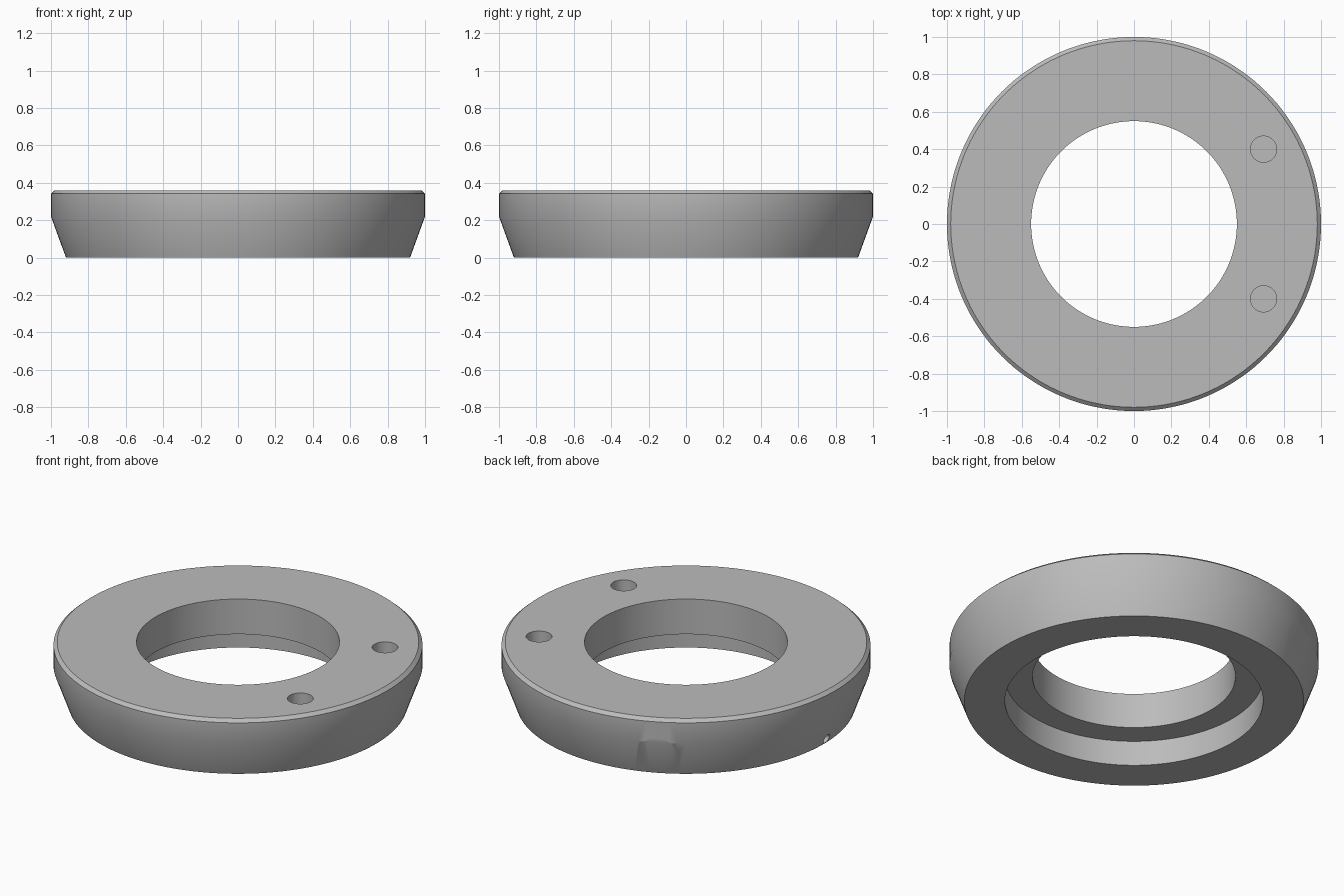
import bpy
import bmesh
from math import cos, sin, pi, radians
from mathutils import Matrix, Vector

if "Cube" in bpy.data.objects:
    bpy.data.objects.remove(bpy.data.objects["Cube"])

HEIGHT = 0.36
KEY_ANGLE = radians(116)

# Single grey metal
metal = bpy.data.materials.new("grey_metal")
metal.use_nodes = True
grey = (0.5, 0.5, 0.5, 1)
metal.diffuse_color = grey
metal.node_tree.nodes["Principled BSDF"].inputs["Base Color"].default_value = grey


def make_object(name, bm):
    bmesh.ops.recalc_face_normals(bm, faces=bm.faces)
    mesh = bpy.data.meshes.new(name)
    bm.to_mesh(mesh)
    bm.free()
    mesh.materials.append(metal)
    obj = bpy.data.objects.new(name, mesh)
    bpy.context.collection.objects.link(obj)
    return obj


def lathe(name, profile, steps=144):
    """Revolve a closed (radius, z) profile around z."""
    bm = bmesh.new()
    verts = [bm.verts.new((r, 0, z)) for r, z in profile]
    edges = [bm.edges.new((v, verts[i - 1])) for i, v in enumerate(verts)]
    bmesh.ops.spin(bm, geom=verts + edges, cent=(0, 0, 0), axis=(0, 0, 1),
                   angle=2 * pi, steps=steps, use_merge=True)
    bmesh.ops.remove_doubles(bm, verts=bm.verts, dist=0.0001)
    return make_object(name, bm)


def cut(body, radius, length, matrix, flat=None, sides=48):
    """Subtract a cylinder running along local +z, with an optional flat on +x."""
    limit = radius if flat is None else flat
    bm = bmesh.new()
    ring = [bm.verts.new((min(radius * cos(2 * pi * i / sides), limit),
                          radius * sin(2 * pi * i / sides), 0)) for i in range(sides)]
    base = bm.faces.new(ring)
    top = bmesh.ops.extrude_face_region(bm, geom=[base])["geom"]
    bmesh.ops.translate(bm, vec=Vector((0, 0, length)),
                        verts=[g for g in top if isinstance(g, bmesh.types.BMVert)])
    bm.transform(matrix)
    tool = make_object("cutter", bm)
    tool.hide_render = True
    mod = body.modifiers.new("cut", 'BOOLEAN')
    mod.operation = 'DIFFERENCE'
    mod.solver = 'EXACT'
    mod.object = tool
    bpy.context.view_layer.objects.active = body
    bpy.ops.object.modifier_apply(modifier=mod.name)
    bpy.data.objects.remove(tool)


def upright(angle, distance, z):
    return Matrix.Rotation(angle, 4, 'Z') @ Matrix.Translation((distance, 0, z))


def radial(angle, distance, z):
    return upright(angle, distance, z) @ Matrix.Rotation(pi / 2, 4, 'Y')


# Ring with tapered skirt, top chamfer and counterbore underneath
ring = lathe("tapered_ring", [
    (0.70, 0), (0.92, 0), (1.0, 0.22), (1.0, 0.342), (0.98, HEIGHT),
    (0.55, HEIGHT), (0.55, 0.15), (0.70, 0.15)])

# Blind bolt holes, and one wider locating hole
for degrees in (30, 90, 150, 210, 270, 330):
    cut(ring, 0.07, 0.3, upright(radians(degrees), 0.8, HEIGHT - 0.2))
cut(ring, 0.08, 0.3, upright(pi, 0.8, HEIGHT - 0.2))

# Stepped key notch in the bore
cut(ring, 0.10, 0.2, upright(KEY_ANGLE, 0.55, 0.225))
cut(ring, 0.10, 0.14, upright(KEY_ANGLE, 0.55, 0.1), flat=0.045)

# Round recess in the outer wall, and a small nick near the bottom edge
cut(ring, 0.115, 0.3, radial(KEY_ANGLE, 0.885, 0.13))
cut(ring, 0.026, 0.3, radial(pi, 0.895, 0.03), sides=24)

# Smooth curved walls, sharp rims
bpy.ops.object.select_all(action='DESELECT')
ring.select_set(True)
bpy.context.view_layer.objects.active = ring
bpy.ops.object.shade_smooth_by_angle(angle=radians(30))
